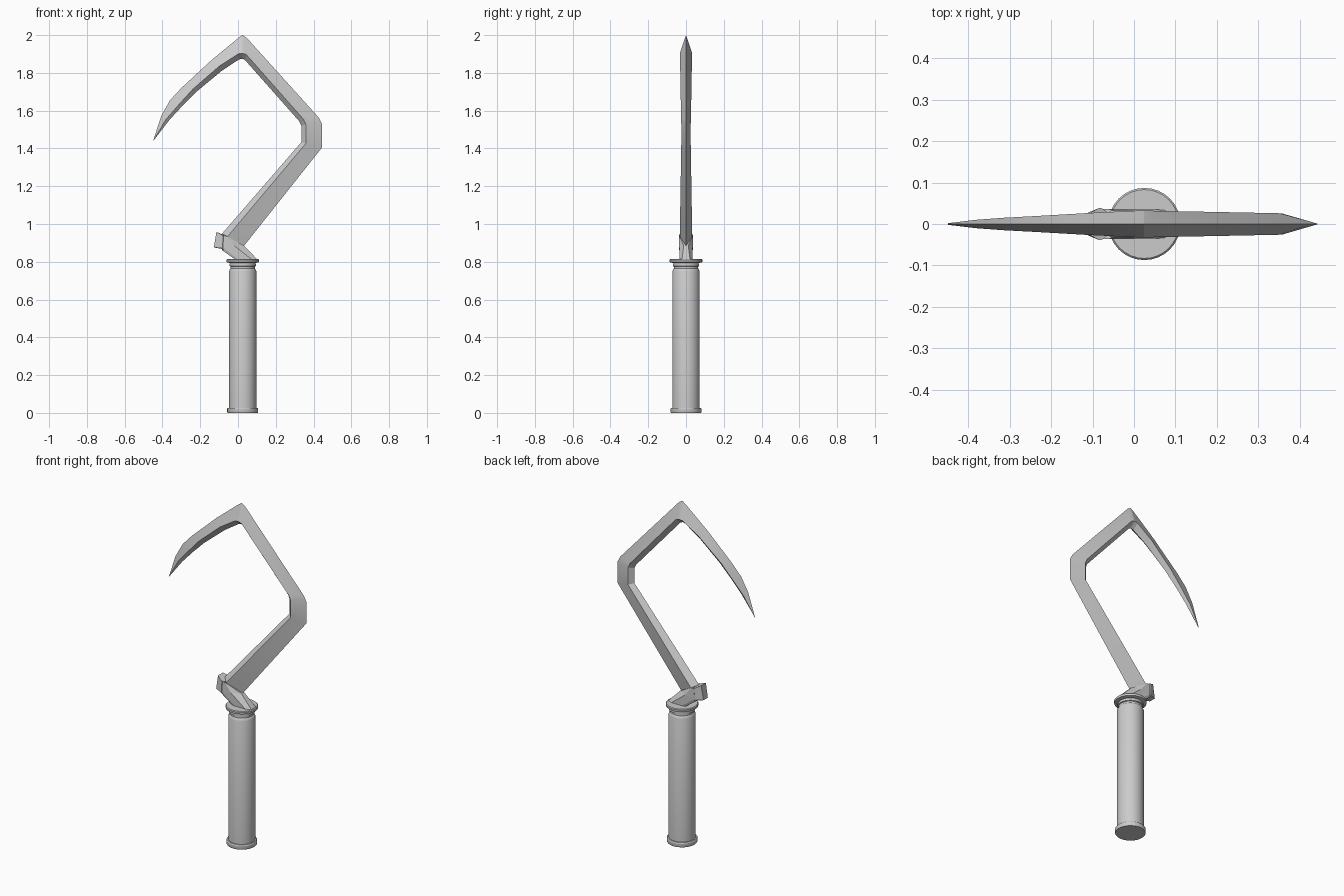
import bpy, bmesh, math

HANDLE_X = 0.025


def finish(name, bm, smooth=None):
    bmesh.ops.remove_doubles(bm, verts=bm.verts, dist=1e-5)
    bmesh.ops.recalc_face_normals(bm, faces=bm.faces)
    mesh = bpy.data.meshes.new(name)
    bm.to_mesh(mesh)
    bm.free()
    obj = bpy.data.objects.new(name, mesh)
    bpy.context.collection.objects.link(obj)
    if smooth:
        bpy.ops.object.select_all(action='DESELECT')
        obj.select_set(True)
        bpy.context.view_layer.objects.active = obj
        bpy.ops.object.shade_smooth_by_angle(angle=math.radians(smooth))
    return obj


def lathe(name, profile, sides=32):
    # closed solid of revolution from (radius, z) pairs
    bm = bmesh.new()
    rings = []
    for r, z in profile:
        rings.append([bm.verts.new((HANDLE_X + r * math.cos(2 * math.pi * i / sides),
                                    r * math.sin(2 * math.pi * i / sides), z))
                      for i in range(sides)])
    for a, b in zip(rings, rings[1:]):
        for i in range(sides):
            j = (i + 1) % sides
            bm.faces.new((a[i], a[j], b[j], b[i]))
    bm.faces.new(rings[0])
    bm.faces.new(rings[-1])
    return finish(name, bm, 30)


def loft(name, sections, smooth=None):
    # skin closed cross-sections of equal point count and cap the ends
    bm = bmesh.new()
    rings = [[bm.verts.new(p) for p in s] for s in sections]
    n = len(rings[0])
    for a, b in zip(rings, rings[1:]):
        for i in range(n):
            j = (i + 1) % n
            bm.faces.new((a[i], a[j], b[j], b[i]))
    bm.faces.new(rings[0])
    bm.faces.new(rings[-1])
    return finish(name, bm, smooth)


# Handle: pommel, grip with neck, guard
lathe("pommel", [(0.08, 0), (0.082, 0.004), (0.082, 0.022), (0.079, 0.027)])
lathe("grip", [(0.072, 0.02), (0.072, 0.75), (0.067, 0.762), (0.064, 0.765),
               (0.064, 0.775), (0.07, 0.777), (0.07, 0.788), (0.062, 0.8)])
lathe("guard", [(0.07, 0.794), (0.086, 0.798), (0.087, 0.81), (0.083, 0.814)])

# Blade stations: cutting edge x,z / ridge x,z / inner edge x,z / half thickness
stations = [
    (-0.449, 1.442, -0.448, 1.442, -0.447, 1.442, 0.002),
    (-0.405, 1.575, -0.382, 1.553, -0.362, 1.552, 0.010),
    (-0.36, 1.655, -0.315, 1.63, -0.293, 1.627, 0.015),
    (-0.30, 1.72, -0.24, 1.713, -0.220, 1.700, 0.019),
    (-0.14, 1.868, -0.10, 1.835, -0.085, 1.812, 0.027),
    (0.002, 1.985, 0.002, 1.901, 0.005, 1.871, 0.032),
    (0.024, 2.0, 0.024, 1.904, 0.022, 1.875, 0.033),
    (0.045, 1.987, 0.044, 1.897, 0.037, 1.868, 0.032),
    (0.428, 1.563, 0.348, 1.553, 0.325, 1.543, 0.026),
    (0.445, 1.53, 0.359, 1.527, 0.335, 1.52, 0.025),
    (0.445, 1.405, 0.359, 1.426, 0.335, 1.433, 0.025),
    (0.03, 0.882, -0.055, 0.934, -0.085, 0.948, 0.033),
]
loft("blade", [[(ox, 0, oz), (rx, -h, rz), (ix, 0, iz), (rx, h, rz)]
               for ox, oz, rx, rz, ix, iz, h in stations], 15)


def slab(xl, zl, xm, zm, xn, zn, xr, zr, yl, ym, yr):
    # six-sided section: chamfered left edge, full-width middle, narrower right edge
    return [(xl, -yl, zl), (xm, -ym, zm), (xn, -ym, zn), (xr, -yr, zr),
            (xr, yr, zr), (xn, ym, zn), (xm, ym, zm), (xl, yl, zl)]


# Angled tang joining the guard to the blade
loft("tang", [slab(-0.008, 0.807, 0.01, 0.807, 0.08, 0.807, 0.108, 0.807, 0.03, 0.034, 0.022),
              slab(-0.085, 0.862, -0.075, 0.872, -0.02, 0.885, 0.03, 0.886, 0.03, 0.036, 0.012),
              slab(-0.09, 0.92, -0.085, 0.94, -0.06, 0.937, -0.04, 0.925, 0.03, 0.036, 0.03)])

# Heel knob at the back of the tang
loft("heel_knob", [slab(-0.128, 0.876, -0.088, 0.872, -0.083, 0.868, -0.076, 0.857, 0.02, 0.037, 0.03),
                   slab(-0.114, 0.958, -0.086, 0.943, -0.078, 0.941, -0.066, 0.937, 0.022, 0.038, 0.03)])
